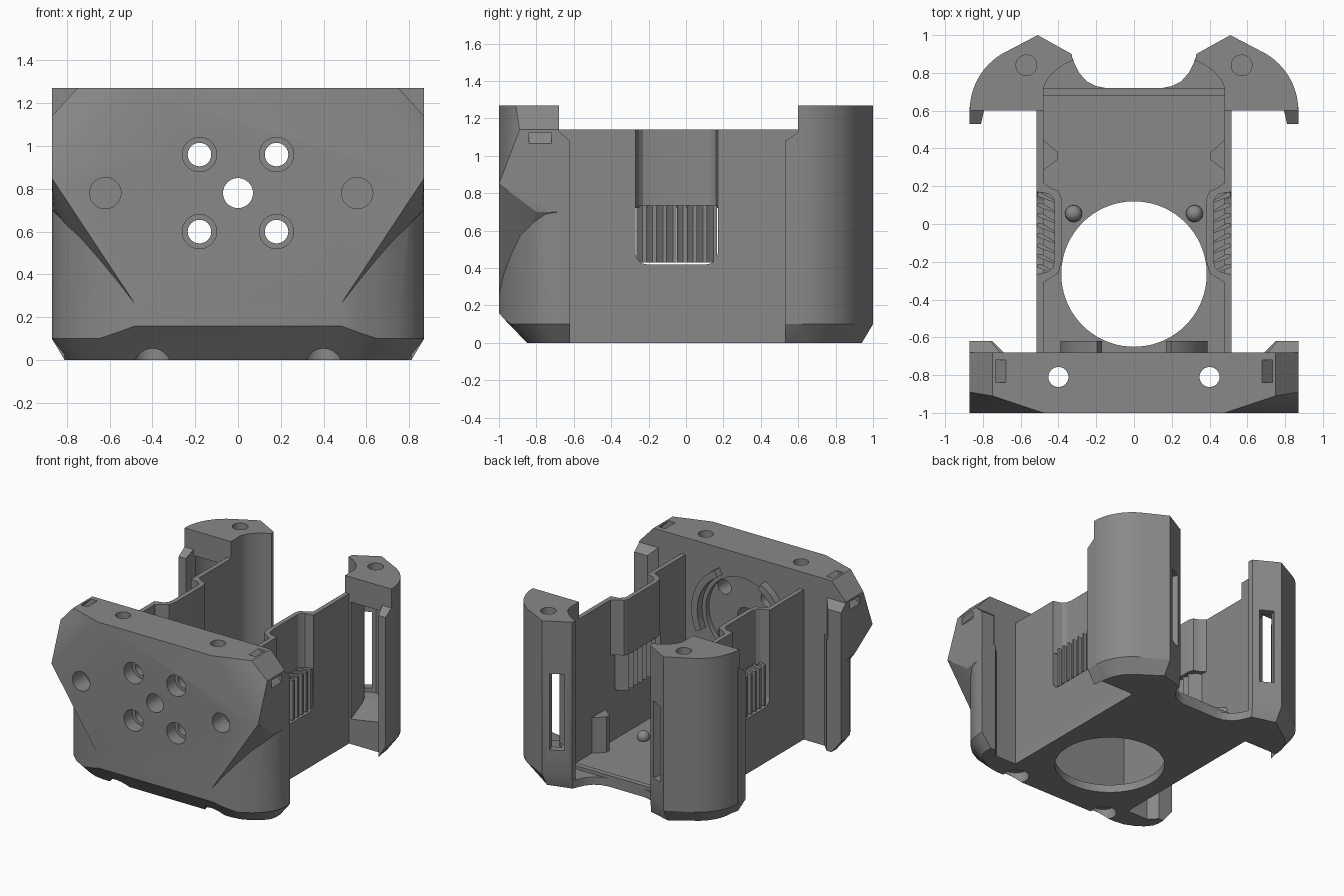
import bpy, bmesh, math
from mathutils import Matrix, Vector

if "Cube" in bpy.data.objects:
    bpy.data.objects.remove(bpy.data.objects["Cube"])

grey = bpy.data.materials.new("plain_grey")
grey.diffuse_color = (0.25, 0.25, 0.25, 1)
grey.use_nodes = True
grey.node_tree.nodes["Principled BSDF"].inputs["Base Color"].default_value = grey.diffuse_color


def make(name, bm):
    bmesh.ops.recalc_face_normals(bm, faces=bm.faces)
    me = bpy.data.meshes.new(name)
    bm.to_mesh(me)
    bm.free()
    me.materials.append(grey)
    ob = bpy.data.objects.new(name, me)
    bpy.context.collection.objects.link(ob)
    return ob


def loft(name, rings):
    """Closed solid through rings of 3D points."""
    bm = bmesh.new()
    vs = [[bm.verts.new(p) for p in r] for r in rings]
    n = len(vs[0])
    bm.faces.new(vs[0])
    bm.faces.new(vs[-1])
    for a, b in zip(vs, vs[1:]):
        for i in range(n):
            j = (i + 1) % n
            bm.faces.new((a[i], a[j], b[j], b[i]))
    return make(name, bm)


def prism(name, pts, z0, z1):
    return loft(name, [[(x, y, z) for x, y in pts] for z in (z0, z1)])


def box(name, x0, x1, y0, y1, z0, z1):
    return prism(name, [(x0, y0), (x1, y0), (x1, y1), (x0, y1)], z0, z1)


def hull(name, pts):
    bm = bmesh.new()
    for p in pts:
        bm.verts.new(p)
    out = bmesh.ops.convex_hull(bm, input=bm.verts)
    bmesh.ops.delete(bm, geom=[v for v in out["geom_interior"] if isinstance(v, bmesh.types.BMVert)], context='VERTS')
    bmesh.ops.dissolve_limit(bm, angle_limit=0.01, verts=bm.verts, edges=bm.edges)
    return make(name, bm)


def cyl(name, c, r, length, axis='Z', n=40):
    bm = bmesh.new()
    rot = Matrix.Rotation(math.pi / 2, 4, 'X') if axis == 'Y' else Matrix()
    bmesh.ops.create_cone(bm, cap_ends=True, segments=n, radius1=r, radius2=r, depth=length,
                          matrix=Matrix.Translation(c) @ rot)
    return make(name, bm)


def combine(ob, others, op='DIFFERENCE'):
    for o in others:
        m = ob.modifiers.new("b", 'BOOLEAN')
        m.operation, m.object, m.solver = op, o, 'EXACT'
    dg = bpy.context.evaluated_depsgraph_get()
    dg.update()
    me = bpy.data.meshes.new_from_object(ob.evaluated_get(dg))
    ob.modifiers.clear()
    ob.data = me
    for o in others:
        bpy.data.objects.remove(o)
    return ob


def mirror(ob):
    """Left-hand copy of a right-hand part."""
    bm = bmesh.new()
    bm.from_mesh(ob.data)
    bmesh.ops.scale(bm, vec=(-1, 1, 1), verts=bm.verts)
    bmesh.ops.reverse_faces(bm, faces=bm.faces)
    me = bpy.data.meshes.new(ob.name + "_left")
    bm.to_mesh(me)
    bm.free()
    me.materials.append(grey)
    new = bpy.data.objects.new(ob.name + "_left", me)
    bpy.context.collection.objects.link(new)
    return new


def both(pts):
    return list(pts) + [(-p[0],) + tuple(p[1:]) for p in reversed(pts)]


# front block: rounded lower body with chamfered foot
edge = [(.48, -1), (.56, -.975), (.65, -.935), (.74, -.885), (.81, -.82), (.855, -.75), (.87, -.68),
        (.87, -.62), (.75, -.62), (.69, -.68)]
foot = [(.48, -.85), (.54, -.85), (.61, -.84), (.68, -.81), (.74, -.77), (.78, -.72), (.79, -.68),
        (.79, -.62), (.75, -.62), (.69, -.68)]
lip = [.16, .13, .1] + [.1] * 7
block = loft("front_block", [both([(x, y, 0) for x, y in foot]),
                             both([(x, y, z) for (x, y), z in zip(edge, lip)]),
                             both([(x, y, .85) for x, y in edge])])
# faceted upper shield that overhangs the rounded corners
shield = hull("shield", both([(.48, -1, .26), (.48, -1, 1.27), (.75, -.91, 1.27), (.87, -.89, 1.14),
                              (.87, -1, .85), (.86, -.8, .70), (.87, -.68, .70), (.87, -.68, 1.14),
                              (.75, -.68, 1.27), (.48, -.68, .26)]))
combine(block, [shield], 'UNION')
cuts = [cyl("c", (0, -.85, .78), .07, 1, 'Y'), cyl("c", (0, -.68, .78), .31, .08, 'Y', 64)]
for x in (-.18, .18):
    for z in (.6, .96):
        cuts += [cyl("c", (x, -.85, z), .055, 1, 'Y'), cyl("c", (x, -1, z), .08, .2, 'Y')]
for x in (-.62, .557):
    cuts.append(cyl("c", (x, -1, .78), .073, .3, 'Y'))
for s in (-1, 1):
    cuts += [cyl("c", (s * .4, -.81, .6), .053, 2), cyl("c", (s * .4, -.81, 0), .09, .16)]
    # strap tunnel under the top corner
    cuts.append(prism("c", [(s * .60, -.84), (s * 1.0, -.84), (s * 1.0, -.72), (s * .60, -.72)], -.02, .02))
    cuts[-1].matrix_world = (Matrix.Translation((s * .79, -.0, 1.18)) @ Matrix.Rotation(s * math.radians(47), 4, 'Y')
                             @ Matrix.Translation((-s * .8, 0, 0)))
combine(block, cuts)

# rear flange of the front block
flange = hull("front_flange", [(x, y, z) for x, y in ((.87, -.62), (.76, -.62)) for z in (.8, 1.08)]
              + [(x, -.69, z) for x in (.87, .70) for z in (.8, 1.14)])
mirror(flange)

# curved seats behind the block for the round motor face
for s in (-1, 1):
    ang = [math.radians(a) for a in range(-25, 61, 5)]
    pts = [(s * .39 * math.cos(a), .78 + .39 * math.sin(a)) for a in ang]
    pts += [(s * .34 * math.cos(a), .78 + .34 * math.sin(a)) for a in reversed(ang)]
    loft("motor_seat", [[(x, y, z) for x, z in pts] for y in (-.69, -.62)])

# floor with large round opening
floor = prism("floor", both([(.515, -.7), (.515, .66), (.5, .8), (.33, .89), (.315, .85), (.29, .80),
                             (.25, .755), (.2, .73), (.15, .72)]), 0, .06)
combine(floor, [cyl("c", (0, -.265, 0), .385, 1, n=72)])
box("floor_lip", -.48, .48, .68, .72, .05, .085)

# side wall with a notch
wall = box("side_wall", .48, .515, -.7, .66, 0, 1.14)
y0, y1, r = -.27, .17, .06
notch = [(y0, 1.3), (y0, .42 + r)]
notch += [(y0 + r - r * math.cos(a), .42 + r - r * math.sin(a)) for a in (.4, .8, 1.2, 1.57)]
notch += [(y1 - r + r * math.cos(a), .42 + r - r * math.sin(a)) for a in (1.57, 1.2, .8, .4)]
notch += [(y1, .42 + r), (y1, 1.3)]
combine(wall, [loft("c", [[(x, y, z) for y, z in notch] for x in (.4, .6)])])
mirror(wall)

# inward step of the wall above the louvres
inner = [(.48, -.31), (.44, -.285), (.40, -.26), (.385, -.2), (.385, .14), (.40, .175), (.44, .19), (.48, .22)]
outer = [(.515, .17), (.45, .16), (.43, .14), (.42, .12), (.42, -.19), (.43, -.23), (.45, -.25), (.515, -.27)]
mirror(prism("wall_step", inner + outer, .72, 1.14))

# slanted louvres
for i in range(8):
    y = y0 + .005 + i * .054
    mirror(prism("louvre", [(.40, y), (.42, y), (.51, y + .033), (.51, y + .053), (.49, y + .053)], .43, .735))

# rear pillar: arc outline, chamfered foot
c = Vector((.52, .6))
arc = [Vector((math.cos(math.radians(a)), math.sin(math.radians(a)))) for a in range(0, 61, 5)]
inside = [(.37, .845), (.42, .81), (.46, .765), (.48, .72), (.48, .6)]
top = [tuple(c + d * .35) for d in arc] + [(.51, 1), (.33, .9), (.325, .865)] + inside
bot = [tuple(c + d * .275) for d in arc] + [(.51, .94), (.33, .89), (.325, .865)] + inside
pillar = loft("rear_pillar", [[(x, y, 0) for x, y in bot], [(x, y, .1) for x, y in top],
                              [(x, y, 1.27) for x, y in top]])
# hollow open to the front, screw hole and slanted rear window
hollow = [(.53, .5), (.81, .5)] + [tuple(c + d * .29) for d in arc] + [(.51, .93), (.42, .89), (.49, .82), (.53, .74)]
cav = loft("c", [[(x, y, .14 if y < .62 else .26) for x, y in hollow], [(x, y, 1.08) for x, y in hollow]])
win = prism("c", [(.47, .84), (.50, .88), (.45, 1.02), (.35, .97), (.41, .86)], .29, .87)
combine(pillar, [cav, win, cyl("c", (.57, .84, 1.27), .055, .24)])
mirror(pillar)
tab = hull("rear_flange", [(x, .53, z) for x, z in ((.81, 0), (.81, 1.08), (.87, .1), (.87, 1.08))]
           + [(x, .62, z) for x, z in ((.79, 0), (.79, 1.14), (.87, .1), (.87, 1.14))])
mirror(tab)

# floor posts and round pegs
mirror(hull("clip_post", [(x, y, z) for x, y in ((.485, .28), (.485, .45), (.405, .34), (.405, .38))
                          for z in (.05, .33)]))
for s in (-1, 1):
    bm = bmesh.new()
    bmesh.ops.create_uvsphere(bm, u_segments=20, v_segments=10, radius=.045,
                              matrix=Matrix.Translation((s * .32, .055, .08)))
    make("round_peg", bm)

# smooth curves, crisp edges
for ob in bpy.data.objects:
    ob.select_set(True)
    bpy.context.view_layer.objects.active = ob
bpy.ops.object.shade_smooth_by_angle(angle=math.radians(25))
